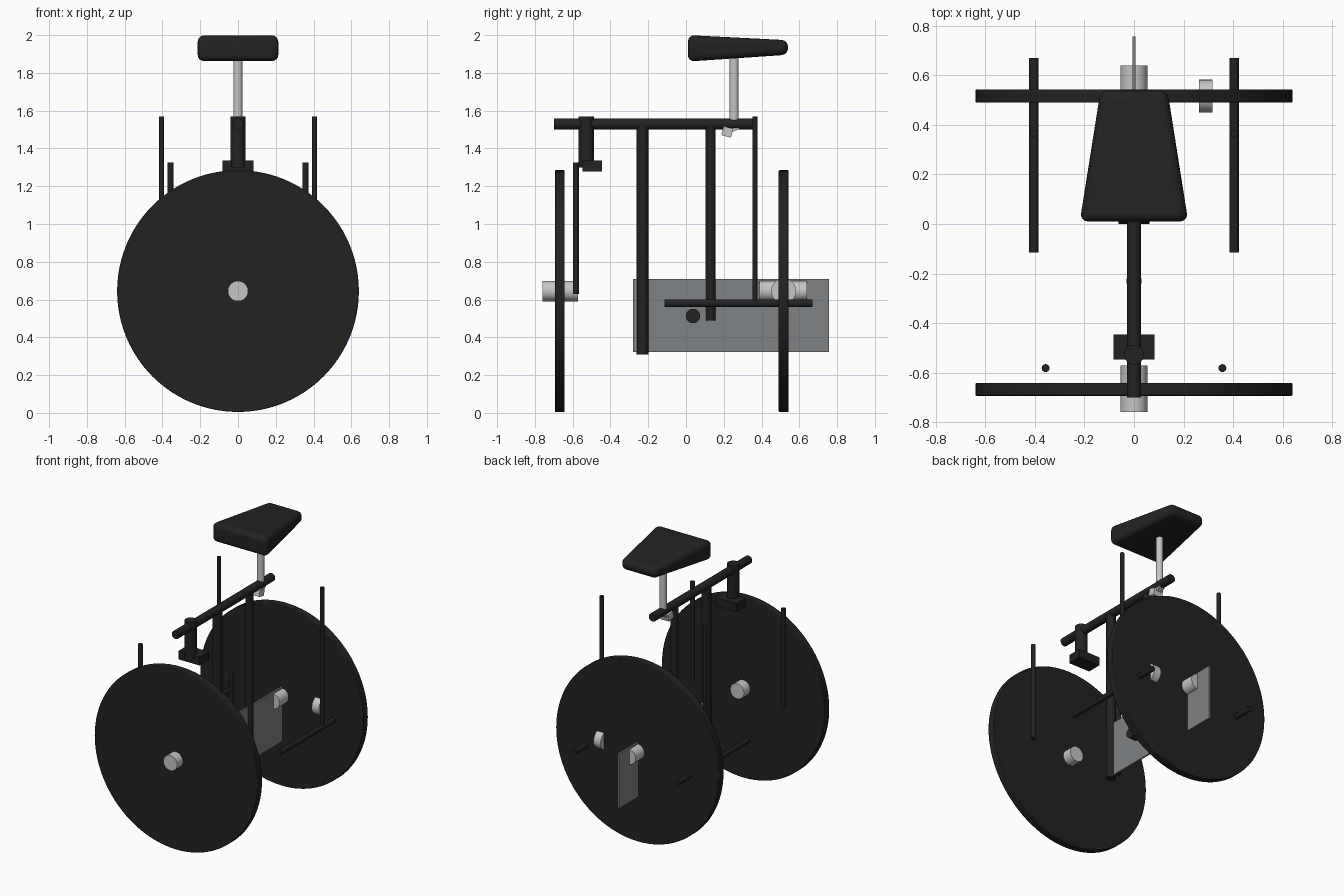
import bpy, math
from mathutils import Vector

if "Cube" in bpy.data.objects:
    bpy.data.objects.remove(bpy.data.objects["Cube"])


def material(name, rgb):
    m = bpy.data.materials.new(name)
    m.diffuse_color = (*rgb, 1)
    m.use_nodes = True
    m.node_tree.nodes["Principled BSDF"].inputs["Base Color"].default_value = m.diffuse_color
    return m


BLACK = material("black paint", (0.016, 0.016, 0.016))
SILVER = material("silver metal", (0.56, 0.56, 0.57))
GREY = material("grey panel", (0.21, 0.225, 0.235))


def finish(ob, name, mat, bevel=0, segments=2):
    ob.name = name
    ob.data.materials.append(mat)
    if bevel:
        b = ob.modifiers.new("Bevel", "BEVEL")
        b.width, b.segments = bevel, segments
        b.limit_method = "ANGLE"
    return ob


def rod(name, a, b, r, mat=BLACK, sides=24, bevel=0):
    """Cylinder between two points."""
    a, b = Vector(a), Vector(b)
    d = b - a
    bpy.ops.mesh.primitive_cylinder_add(
        vertices=sides, radius=r, depth=d.length, location=(a + b) / 2,
        rotation=d.to_track_quat("Z", "Y").to_euler())
    ob = bpy.context.object
    bpy.ops.object.shade_smooth_by_angle(angle=math.radians(35))
    return finish(ob, name, mat, bevel)


def box(name, lo, hi, mat=BLACK, tilt=0, bevel=0):
    lo, hi = Vector(lo), Vector(hi)
    bpy.ops.mesh.primitive_cube_add(size=1, location=(lo + hi) / 2,
                                    rotation=(tilt, 0, 0))
    ob = bpy.context.object
    ob.scale = hi - lo
    bpy.ops.object.transform_apply(location=False, rotation=False, scale=True)
    return finish(ob, name, mat, bevel)


# Solid disc wheels with their hubs
AXLE = 0.645
for name, y, h0, h1 in (("front", -0.668, -0.76, -0.572),
                        ("rear", 0.517, 0.39, 0.64)):
    rod(name + "_wheel", (0, y - 0.026, AXLE), (0, y + 0.026, AXLE), 0.64,
        sides=96, bevel=0.004)
    rod(name + "_hub", (0, h0, AXLE), (0, h1, AXLE), 0.054, SILVER, 32)
rod("side_cog", (0.262, 0.517, AXLE), (0.318, 0.517, AXLE), 0.066, SILVER, 32)

# Main frame tubes
rod("top_tube", (0, -0.70, 1.53), (0, 0.375, 1.53), 0.029)
rod("down_tube", (0, -0.23, 0.31), (0, -0.23, 1.53), 0.031)
rod("seat_tube", (0, 0.13, 0.49), (0, 0.13, 1.53), 0.026)
rod("bottom_bracket", (-0.063, 0.037, 0.513), (0.063, 0.037, 0.513), 0.038)

# Head tube and stem block
rod("head_tube", (0, -0.528, 1.30), (0, -0.528, 1.57), 0.04)
box("stem_block", (-0.083, -0.548, 1.277), (0.083, -0.446, 1.337))

# Paired fork blades and rear stays
for side, s in (("left", -1), ("right", 1)):
    x = s * 0.405
    rod(side + "_fork_blade", (s * 0.357, -0.582, 0.63),
        (s * 0.357, -0.582, 1.325), 0.016, sides=16)
    rod(side + "_seat_stay", (x, 0.365, 0.58), (x, 0.365, 1.57), 0.014, sides=16)
    rod(side + "_chain_stay", (x, -0.115, 0.58), (x, 0.67, 0.58), 0.019, sides=16)

# Thin panel between the wheels
box("centre_panel", (-0.006, -0.28, 0.323), (0.006, 0.757, 0.71), GREY)

# Seat post and clamp
rod("seat_post", (0, 0.255, 1.55), (0, 0.255, 1.90), 0.024, SILVER)
box("seat_clamp", (-0.035, 0.192, 1.463), (0.035, 0.245, 1.512), SILVER,
    tilt=math.radians(-15))
box("clamp_bolt", (-0.02, 0.24, 1.495), (0.02, 0.28, 1.525), SILVER,
    tilt=math.radians(25))

# Wedge-shaped saddle, wide and tall at the front end
saddle = box("saddle", (-0.5, 0.01, 1.86), (0.5, 0.54, 2.0), bevel=0.034)
saddle.modifiers["Bevel"].segments = 4
for v in saddle.data.vertices:
    front = v.co.y < 0
    v.co.x = math.copysign(0.219 if front else 0.135, v.co.x)
    if not front:
        v.co.z = 0.043 if v.co.z > 0 else -0.034
bpy.context.view_layer.objects.active = saddle
bpy.ops.object.select_all(action="DESELECT")
saddle.select_set(True)
bpy.ops.object.shade_smooth_by_angle(angle=math.radians(35))
